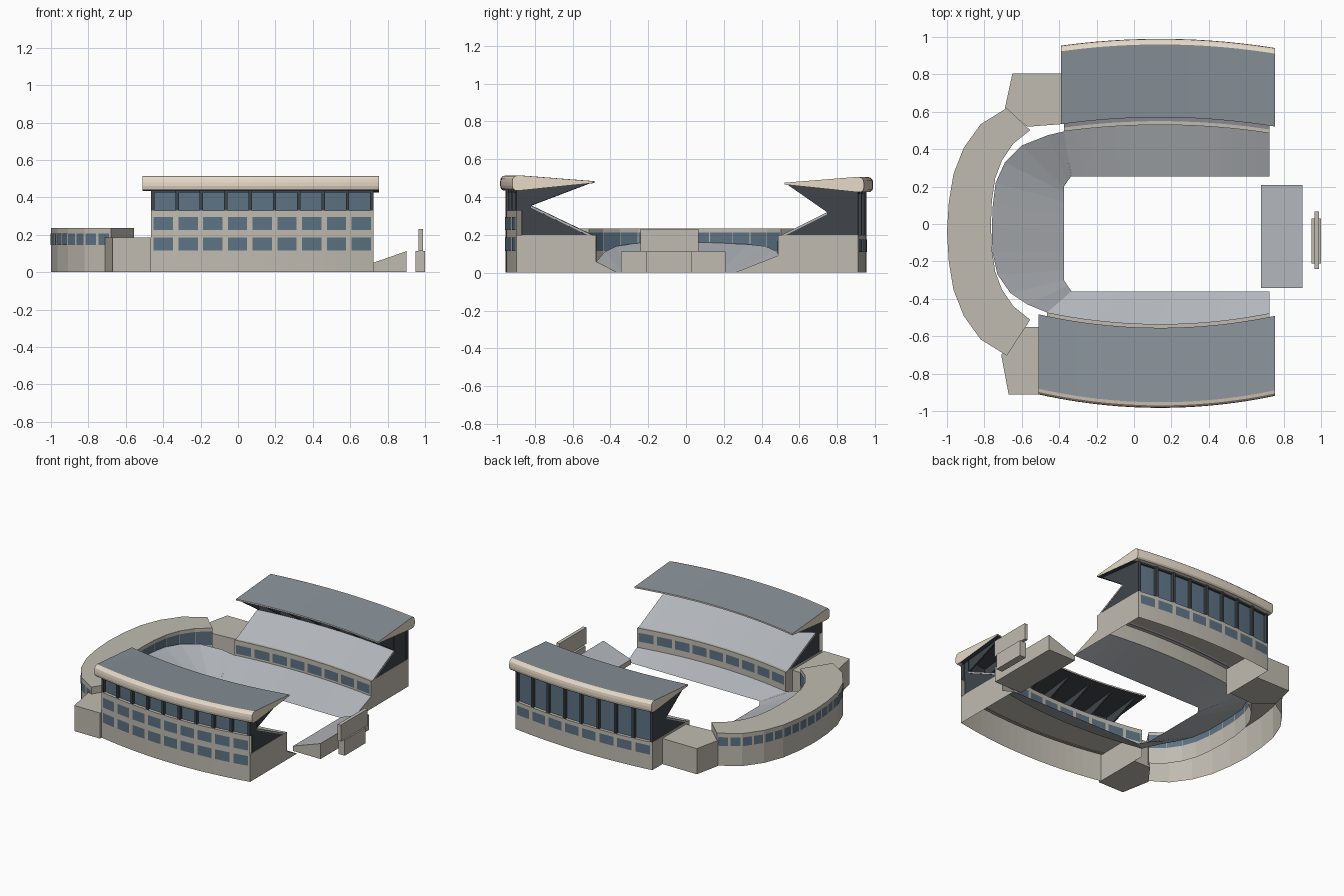
import bpy, bmesh

if "Cube" in bpy.data.objects:
    bpy.data.objects.remove(bpy.data.objects["Cube"])

def material(name, r, g, b):
    m = bpy.data.materials.new(name)
    m.diffuse_color = (r, g, b, 1)
    m.use_nodes = True
    m.node_tree.nodes["Principled BSDF"].inputs["Base Color"].default_value = m.diffuse_color
    return m

STONE = material("stone", .53, .50, .44)
CREAM = material("cream", .80, .70, .58)
GLASS = material("glass", .11, .17, .23)
DARK = material("dark_frame", .05, .06, .07)
SEAT = material("seating", .45, .47, .50)
ROOF = material("roof_sheet", .25, .29, .32)
CX = .14  # x of the stands' arc centre


def build(name, verts, faces, mats, mat_of=None):
    me = bpy.data.meshes.new(name)
    me.from_pydata(verts, [], faces)
    for m in mats if isinstance(mats, list) else [mats]:
        me.materials.append(m)
    if mat_of:
        for p in me.polygons:
            p.material_index = mat_of[p.index]
    bm = bmesh.new()
    bm.from_mesh(me)
    bmesh.ops.recalc_face_normals(bm, faces=bm.faces)
    bm.to_mesh(me)
    bm.free()
    ob = bpy.data.objects.new(name, me)
    bpy.context.collection.objects.link(ob)
    return ob


def grid(name, rows, mats, closed=False, strip_mats=None, caps=False):
    # quads between consecutive rows of points
    n = len(rows[0])
    verts = [p for r in rows for p in r]
    faces, idx = [], []
    for i in range(len(rows) - 1):
        for j in range(n if closed else n - 1):
            k = (j + 1) % n
            faces.append((i*n + j, i*n + k, i*n + n + k, i*n + n + j))
            idx.append(strip_mats[j] if strip_mats else 0)
    if caps:
        faces += [tuple(range(n)), tuple(range(len(verts) - n, len(verts)))]
        idx += [0, 0]
    return build(name, verts, faces, mats, idx)


def quads(name, qs, mat):
    return build(name, [p for q in qs for p in q],
                 [tuple(range(4*i, 4*i + 4)) for i in range(len(qs))], mat)


def prism(name, poly, z0, z1, mat):
    return grid(name, [[(x, y, z) for x, y in poly] for z in (z0, z1)], mat, True, None, True)


def box(name, x0, x1, y0, y1, z0, z1, mat):
    return prism(name, [(x0, y0), (x1, y0), (x1, y1), (x0, y1)], z0, z1, mat)


def lerp(a, b, t):
    return a + (b - a) * t


def stand(tag, s, k, x0, x1, rx0, rx1, bays, wall, wall_top, edge, low_z,
          inner, inner_x0, top, roof_out, tip, dz, rows):
    def P(x, y, z):
        return (x, s * (y - k * (x - CX) ** 2), z)

    def sweep(name, prof, mats, a=x0, b=x1, n=2 * bays, **kw):
        return grid(tag + name, [[P(lerp(a, b, i / n), y, z) for y, z in prof]
                                 for i in range(n + 1)], mats, **kw)

    def slab(name, prof, x, t, mat):
        return grid(tag + name, [[P(x, y, z) for y, z in prof], [P(x + t, y, z) for y, z in prof]],
                    mat, closed=True, caps=True)

    def panes(name, y, z0, z1, fill):
        w = (x1 - x0) / bays
        qs = []
        for i in range(bays):
            c = x0 + w * (i + .5)
            for a, b in ((c - w*fill/2, c), (c, c + w*fill/2)):
                qs.append([P(a, y, z0), P(b, y, z0), P(b, y, z1), P(a, y, z1)])
        quads(tag + name, qs, GLASS)

    # outer wall with parapet, concourse floor and balcony front
    sweep("_outer_wall", [(wall, 0), (wall, wall_top), (wall - .035, wall_top), (wall - .035, .19)], STONE)
    sweep("_balcony", [(edge, low_z), (edge, .2), (edge + .02, .2), (wall - .01, .195)], STONE)
    for i, (z0, z1) in enumerate(rows):
        panes("_outer_windows_%d" % i, wall + .003, z0, z1, .78)
    panes("_balcony_windows", edge - .003, .105, .168, .82)
    # tall upper glazing and mullions
    eave = .437 + dz
    sweep("_upper_glass", [(wall - .022, wall_top), (wall - .022, eave)], GLASS)
    for i in range(bays + 1):
        x = lerp(x0, x1 - .018, i / bays)
        slab("_mullion_%d" % i, [(wall - .03, wall_top), (wall, wall_top), (wall, eave),
                                 (wall - .03, eave)], x, .018, DARK)
    sweep("_glass_head", [(wall - .03, eave - .012), (wall - .008, eave - .012),
                          (wall - .008, eave), (wall - .03, eave)], DARK, closed=True)
    # upper seating tier and the dark wall behind it
    ty, tz = top
    sweep("_upper_tier", [(edge + .02, .2), (ty, tz), (ty, tz - .012), (edge + .035, .195)],
          SEAT, closed=True, caps=True)
    t = (ty - tip) / (wall - tip)
    sweep("_tier_back_wall", [(ty, tz), (ty, lerp(.476, .436, t) + dz)], DARK)
    # lower seating tier
    n = 2 * bays
    grid(tag + "_lower_tier", [[(lerp(inner_x0, x1, i / n), s * inner, 0),
                                P(lerp(x0, x1, i / n), edge, low_z)] for i in range(n + 1)], SEAT)
    # end walls
    foot = inner + k * (x1 - CX) ** 2
    base = [(wall, 0), (wall, .2), (edge, .2)]
    build(tag + "_end_wall_right", [P(x1, y, z) for y, z in base + [(edge, low_z), (foot, 0)]],
          [(0, 1, 2, 3, 4)], STONE)
    build(tag + "_end_wall_left", [P(x0, y, z) for y, z in base + [(edge, 0)]], [(0, 1, 2, 3)], STONE)
    fin = [(wall - .03, .2), (wall - .03, eave), (tip + .01, .474 + dz), (ty, tz), (edge + .03, .2)]
    for x in (x0 + .002, x1 - .014):
        slab("_end_fin", fin, x, .012, DARK)
    # triangular ribs carrying the roof
    for i in range(1, 7):
        slab("_roof_rib_%d" % i, [(ty, tz), (ty, eave), (tip + .02, .474 + dz)],
             lerp(x0, x1, i / 7), .012, DARK)
    # roof with rounded fascia
    o = roof_out
    prof = [(tip, .474), (tip, .484), (o - .03, .515), (o - .013, .510), (o - .003, .498), (o, .48),
            (o, .46), (o - .004, .445), (o - .014, .436), (o - .045, .435)]
    sweep("_roof", [(y, z + dz) for y, z in prof], [CREAM, ROOF, DARK], rx0, rx1, 24,
          closed=True, strip_mats=[0, 1, 0, 0, 0, 0, 0, 0, 0, 2], caps=True)


stand("front_stand", -1, .17, -.465, .725, -.51, .755, 9, .955, .33, .535, .06,
      .36, -.335, (.878, .355), .983, .555, 0, [(.115, .185), (.225, .295)])
stand("back_stand", 1, .13, -.375, .725, -.39, .755, 8, .955, .2, .53, .09,
      .255, -.335, (.79, .32), .99, .57, -.008, [(.11, .175)])

# curved end of the seating bowl
rim = [(-.465, -.473, .06), (-.57, -.43, .11), (-.66, -.37, .14), (-.73, -.27, .155),
       (-.757, -.15, .16), (-.76, -.02, .163), (-.755, .1, .16), (-.74, .22, .155),
       (-.69, .33, .15), (-.6, .42, .14), (-.46, .475, .115), (-.375, .495, .09)]
foot = [(-.335, -.36), (-.355, -.33), (-.375, -.3), (-.375, -.25), (-.375, -.15), (-.375, -.05),
        (-.375, .05), (-.375, .12), (-.375, .17), (-.375, .2), (-.355, .23), (-.335, .255)]
grid("bowl_end_seating", [[(x, y, 0), r] for (x, y), r in zip(foot, rim)], SEAT)

# curved end building, open underneath
def mirrored(half, c):
    return [(x, c - d) for x, d in reversed(half)] + [(x, c + d) for x, d in half[1:]]

outer = mirrored([(-1, 0), (-.99, .16), (-.965, .31), (-.91, .45), (-.82, .575), (-.68, .662)], -.042)
inside = mirrored([(-.765, 0), (-.76, .13), (-.742, .25), (-.706, .345), (-.645, .435), (-.555, .507)], -.005)
H = .235
grid("end_building", [[(*o, 0), (*o, H), (*i, H), (*i, 0)] for o, i in zip(outer, inside)], STONE)
for o, i in ((outer[0], inside[0]), (outer[-1], inside[-1])):
    quads("end_building_side", [[(*o, 0), (*i, 0), (*i, H), (*o, H)]], STONE)

def ring_windows(name, pts, off, z0, z1, spans):
    qs = []
    for (ax, ay), (bx, by) in zip(pts, pts[1:]):
        L = ((bx - ax) ** 2 + (by - ay) ** 2) ** .5
        nx, ny = (by - ay) / L * off, -(bx - ax) / L * off
        for t0, t1 in spans:
            a = (lerp(ax, bx, t0) + nx, lerp(ay, by, t0) + ny)
            b = (lerp(ax, bx, t1) + nx, lerp(ay, by, t1) + ny)
            qs.append([(*a, z0), (*b, z0), (*b, z1), (*a, z1)])
    quads(name, qs, GLASS)

ring_windows("end_building_outer_windows", outer, -.003, .145, .207, [(.05, .45), (.55, .95)])
ring_windows("end_building_inner_windows", inside, .003, .115, .212, [(.02, .98)])

# corner blocks linking the stands to the end building
prism("front_corner_block", [(-.67, -.912), (-.465, -.912), (-.465, -.55), (-.6, -.55), (-.71, -.70)],
      0, .185, STONE)
prism("back_corner_block", [(-.65, .805), (-.375, .805), (-.375, .535), (-.57, .52), (-.69, .62)],
      0, .185, STONE)

# open-end seating wedge
wedge = [(.68, 0), (.9, 0), (.9, .112), (.68, .035)]
grid("end_seating_wedge", [[(x, y, z) for x, z in wedge] for y in (-.343, .208)], [STONE, SEAT],
     closed=True, strip_mats=[0, 0, 1, 0], caps=True)

# scoreboard
box("scoreboard_base", .95, 1.0, -.21, .03, 0, .112, STONE)
box("scoreboard_panel", .965, .99, -.24, .067, .112, .23, STONE)
